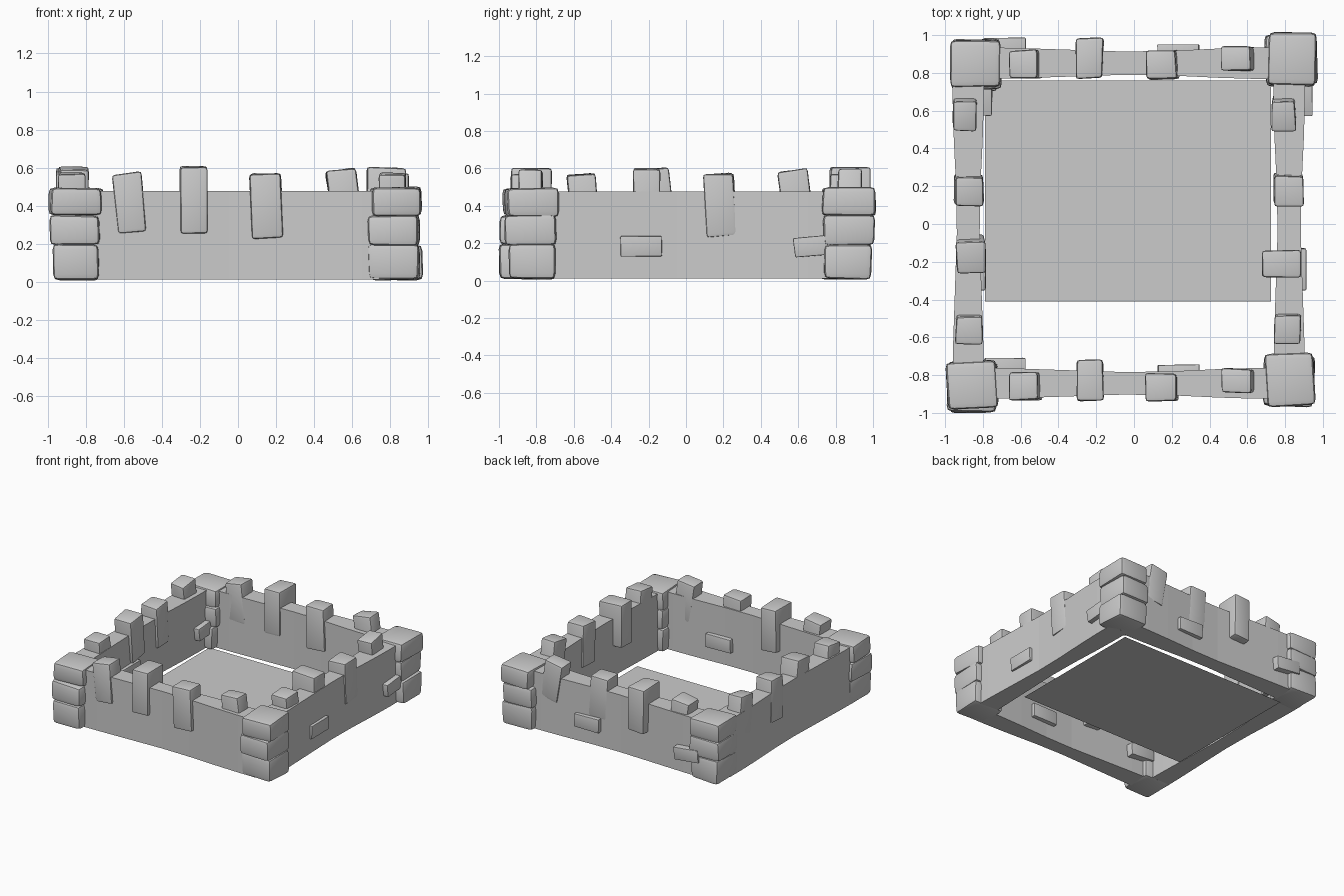
import bpy, bmesh, random
from math import radians
from mathutils import Matrix, Vector

if "Cube" in bpy.data.objects:
    bpy.data.objects.remove(bpy.data.objects["Cube"])

random.seed(4)


def finish(name, bm, smooth=True):
    bmesh.ops.recalc_face_normals(bm, faces=bm.faces)
    me = bpy.data.meshes.new(name)
    bm.to_mesh(me)
    bm.free()
    ob = bpy.data.objects.new(name, me)
    bpy.context.collection.objects.link(ob)
    if smooth:
        bpy.ops.object.select_all(action='DESELECT')
        ob.select_set(True)
        bpy.context.view_layer.objects.active = ob
        bpy.ops.object.shade_smooth_by_angle(angle=radians(40))
    return ob


def stone(name, center, size, tilt=0, axis='Y', jitter=0.006, bevel=0.018):
    """A roughly cut block: jittered box with rounded edges."""
    bm = bmesh.new()
    bmesh.ops.create_cube(bm, size=1)
    for v in bm.verts:
        v.co = Vector(a * b for a, b in zip(v.co, size))
        v.co += Vector(random.uniform(-jitter, jitter) for _ in range(3))
    bmesh.ops.bevel(bm, geom=bm.edges[:], offset=bevel, segments=2,
                    profile=0.6, affect='EDGES', clamp_overlap=True)
    bm.transform(Matrix.Translation(center) @ Matrix.Rotation(radians(tilt), 4, axis))
    return finish(name, bm)


def wall(name, along_x, v0, v1):
    """Wall slab pinched towards its middle, extruded up from its plan."""
    us = (-0.8, -0.62, -0.35, -0.05, 0.2, 0.45, 0.65, 0.8)
    pinch = (0.0, 0.003, 0.012, 0.022, 0.018, 0.006, 0.0, 0.0)
    plan = [(u, v0 + p) for u, p in zip(us, pinch)]
    plan += [(u, v1 - p) for u, p in reversed(list(zip(us, pinch)))]
    bm = bmesh.new()
    base = bm.faces.new([bm.verts.new((u, v, 0.012) if along_x else (v, u, 0.012))
                         for u, v in plan])
    top = bmesh.ops.extrude_face_region(bm, geom=[base], use_keep_orig=True)
    bmesh.ops.translate(bm, vec=(0, 0, 0.465),
                        verts=[g for g in top['geom'] if isinstance(g, bmesh.types.BMVert)])
    return finish(name, bm, False)


# walls
wall("front_wall", True, -0.925, -0.762)
wall("back_wall", True, 0.768, 0.935)
wall("left_wall", False, -0.96, -0.795)
wall("right_wall", False, 0.738, 0.905)

# battlement stones: centre along wall, width, inner/outer range, z range, tilt
long_set = [(-0.57, 0.148, -0.93, -0.785, 0.26, 0.57, -6),
            (-0.235, 0.142, -0.935, -0.72, 0.25, 0.605, 0),
            (0.15, 0.162, -0.94, -0.79, 0.23, 0.57, -3),
            (0.56, 0.155, -0.895, -0.768, 0.28, 0.59, -8)]
side_set = [(-0.55, 0.150, 0.745, 0.885, 0.26, 0.57, 5),
            (-0.21, 0.142, 0.68, 0.88, 0.25, 0.60, 0),
            (0.18, 0.160, 0.74, 0.895, 0.235, 0.57, 3),
            (0.59, 0.155, 0.73, 0.855, 0.28, 0.59, 8)]
for side, dy in (("front", 0), ("back", 1.705)):
    for i, (u, w, a, b, z0, z1, t) in enumerate(long_set):
        stone(f"{side}_merlon_{i + 1}", (u, (a + b) / 2 + dy, (z0 + z1) / 2),
              (w, b - a, z1 - z0), t, 'Y')
for side, dx in (("right", 0), ("left", -1.69)):
    for i, (u, w, a, b, z0, z1, t) in enumerate(side_set):
        if side == "left" and i == 1:      # this one sits deeper and leans
            u, w, a, b, t = -0.16, 0.17, 0.75, 0.90, 6
        stone(f"{side}_merlon_{i + 1}", ((a + b) / 2 + dx, u, (z0 + z1) / 2),
              (b - a, w, z1 - z0), t, 'X')

# loose bricks showing on the wall faces
for side, dy in (("front", 0), ("back", 1.695)):
    stone(f"{side}_brick_1", (0.235, -0.79 + dy, 0.185), (0.22, 0.09, 0.11), 0, 'Y', 0.003, 0.008)
    stone(f"{side}_brick_2", (-0.685, -0.775 + dy, 0.185), (0.215, 0.13, 0.10), 5, 'Y', 0.003, 0.008)
for side, dx in (("right", 0), ("left", -1.695)):
    stone(f"{side}_brick_1", (0.865 + dx, -0.24, 0.185), (0.09, 0.22, 0.11), 0, 'X', 0.003, 0.008)
    stone(f"{side}_brick_2", (0.88 + dx, 0.685, 0.185), (0.13, 0.215, 0.10), 5, 'X', 0.003, 0.008)

# corner piers: three stacked stones each
layers = ((0.01, 0.195, 0.24, 0.27), (0.19, 0.35, 0.26, 0.26), (0.345, 0.497, 0.265, 0.25))
corners = {"front_left": (-0.848, -0.858), "front_right": (0.822, -0.825),
           "back_left": (-0.845, 0.845), "back_right": (0.835, 0.865)}
for name, (x, y) in corners.items():
    for i, (z0, z1, sx, sy) in enumerate(layers):
        if x > 0:
            sx, sy = sy, sx + 0.015
        stone(f"{name}_corner_stone_{i + 1}",
              (x + random.uniform(-0.008, 0.008), y + random.uniform(-0.008, 0.008), (z0 + z1) / 2),
              (sx, sy, z1 - z0), random.uniform(-4, 4), 'Z', 0.006, 0.03)

# floor sheet, open along the front
bm = bmesh.new()
bm.faces.new([bm.verts.new(p) for p in
              ((-0.79, -0.41, 0), (0.725, -0.41, 0), (0.725, 0.76, 0), (-0.79, 0.76, 0))])
finish("floor", bm, False)
